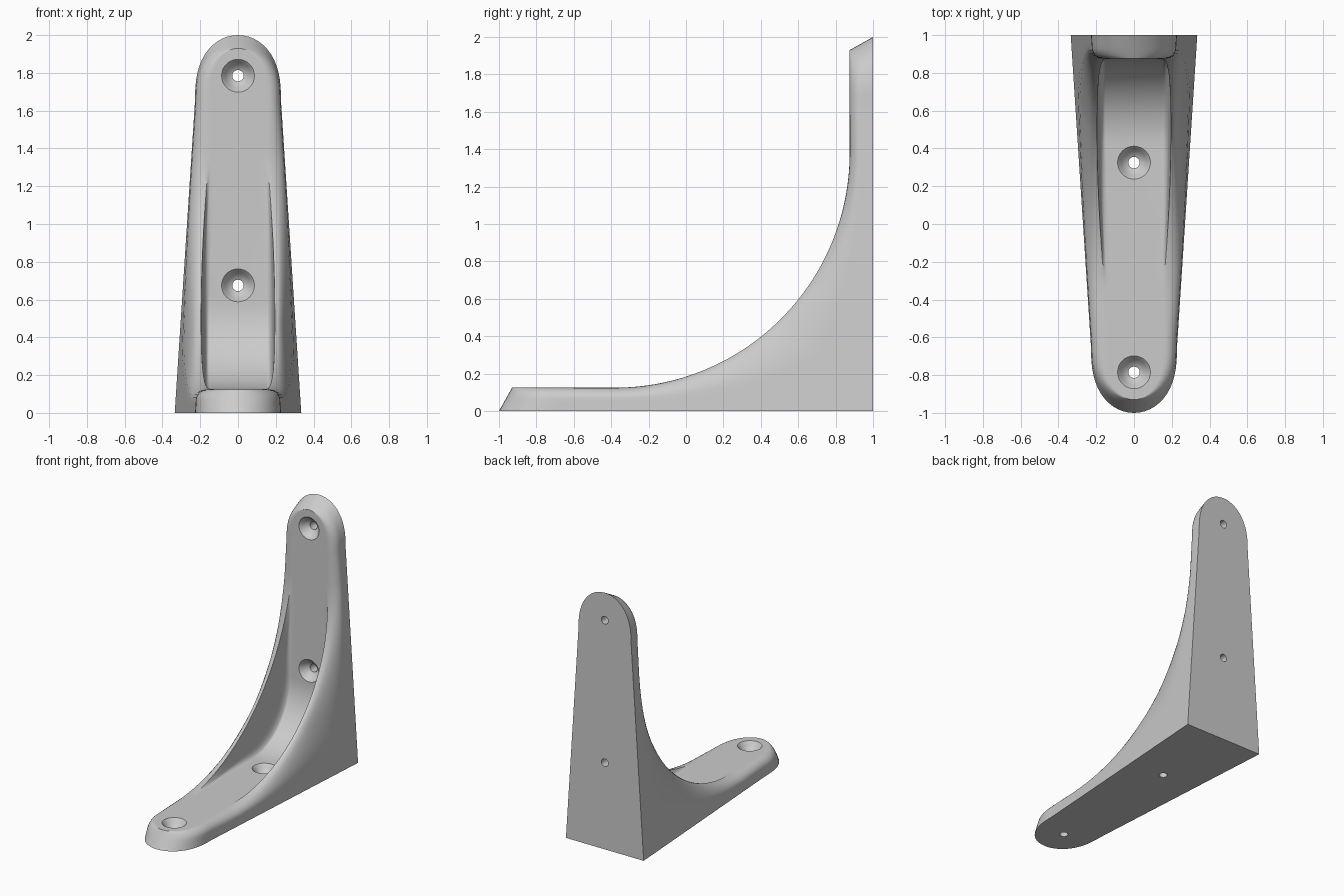
import bpy, bmesh, math
from mathutils import Matrix

if "Cube" in bpy.data.objects:
    bpy.data.objects.remove(bpy.data.objects["Cube"])

grey = bpy.data.materials.new("light_grey")
grey.use_nodes = True
colour = (0.6, 0.6, 0.6, 1)
grey.diffuse_color = colour
grey.node_tree.nodes["Principled BSDF"].inputs["Base Color"].default_value = colour

THICK = 0.125     # plate thickness
RUN = 1.38        # where the ribs fade into the plate
ROUND = 1.65      # where the rounded tip starts


def arc_point(k, radius):
    """Point (distance along plate, height) on an L path with a round inner corner."""
    c = THICK + radius
    start = c - radius / math.sqrt(2)
    if k >= RUN:
        return (k if k < 1.6 else 1.6 + (k - 1.6) * 0.825), THICK
    a = start + (RUN - start) * k / RUN
    return a, (c - math.sqrt(radius ** 2 - (c - a) ** 2) if a < c else THICK)


def section(k):
    """Half cross-section as (x, a, z), from the base edge over the rib to the floor."""
    tip = max(0, (k - ROUND) / (2 - ROUND))
    sc = math.sqrt(max(0, 1 - tip ** 2.6))
    q = max(0, 1 - k / RUN)
    q = q * (2 - q)
    inner = 0.15 + 0.045 * q
    crest = arc_point(k, RUN - THICK)
    floor = arc_point(k, 0.45)

    def mix(p, r, f):
        return [p[i] + (r[i] - p[i]) * f for i in (0, 1)]

    def wall(p):
        # Flat drafted side, narrowing away from the corner
        return 0.335 - 0.065 * min(p[0] + p[1], ROUND + p[1])

    base = (k, 0)
    shoulder = 0.55 + 0.05 * q
    rows = []
    for f in (0, 0.33, 0.67):
        p = mix(base, crest, f * shoulder)
        rows.append((wall(p), p))
    # Rounded rib, ending in a crisp inner edge
    peak = inner + 0.012
    for i in range(7):
        t = math.pi / 2 * i / 6
        p = mix(base, crest, shoulder + (1 - shoulder) * math.sin(t))
        rows.append((peak + (wall(p) - peak) * math.cos(t), p))
    rows += [
        (inner, crest),
        (inner - 0.008, mix(floor, crest, 0.3)),
        (inner - 0.014, mix(floor, crest, 0.14)),
        (inner - 0.026, mix(floor, crest, 0.04)),
        (inner - 0.042, floor),
    ]
    return [(x * sc, p[0], p[1]) for x, p in rows]


# Stations from the corner out to the tip, then both arms of the bracket
steps = [ROUND * i / 44 for i in range(44)]
steps += [ROUND + (2 - ROUND) * math.sin(math.pi / 2 * i / 14) for i in range(15)]
halves = [[(x, 1 - a, z) for x, a, z in section(k)] for k in reversed(steps)]
halves += [[(x, 1 - z, a) for x, a, z in section(k)] for k in steps[1:]]

bm = bmesh.new()
rings = []
for half in halves:
    ring = half + [(-x, y, z) for x, y, z in reversed(half)]
    rings.append([bm.verts.new(p) for p in ring])
for r1, r2 in zip(rings, rings[1:]):
    for i in range(len(r1)):
        j = (i + 1) % len(r1)
        bm.faces.new((r1[i], r1[j], r2[j], r2[i]))
bmesh.ops.remove_doubles(bm, verts=bm.verts, dist=0.0002)
bmesh.ops.recalc_face_normals(bm, faces=bm.faces)
mesh = bpy.data.meshes.new("bracket_body")
bm.to_mesh(mesh)
bm.free()
body = bpy.data.objects.new("bracket_body", mesh)
bpy.context.collection.objects.link(body)
mesh.materials.append(grey)

# Countersunk screw holes: a lathed cutter for each, two per arm
PROFILE = [(0.03, -0.1), (0.03, 0.07), (0.05, 0.08), (0.067, 0.099),
           (0.079, 0.117), (0.09, 0.128), (0.09, 0.16)]
SIDES = 32
bm = bmesh.new()
upright = Matrix.Translation((0, 1, 0)) @ Matrix.Rotation(math.pi / 2, 4, "X")
for a in (0.675, 1.785):
    for m in (Matrix.Translation((0, 1 - a, 0)),
              upright @ Matrix.Translation((0, a, 0))):
        loops = [[bm.verts.new(m @ Matrix.Rotation(2 * math.pi * i / SIDES, 4, "Z")
                               @ Matrix.Translation((r, 0, h)).to_translation())
                  for i in range(SIDES)] for r, h in PROFILE]
        for l1, l2 in zip(loops, loops[1:]):
            for i in range(SIDES):
                j = (i + 1) % SIDES
                bm.faces.new((l1[i], l1[j], l2[j], l2[i]))
        bm.faces.new(loops[0][::-1])
        bm.faces.new(loops[-1])
bmesh.ops.recalc_face_normals(bm, faces=bm.faces)
cut_mesh = bpy.data.meshes.new("screw_hole_cutter")
bm.to_mesh(cut_mesh)
bm.free()
cut_mesh.materials.append(grey)
cutter = bpy.data.objects.new("screw_hole_cutter", cut_mesh)
cutter.hide_render = True
bpy.context.collection.objects.link(cutter)

mod = body.modifiers.new("screw_holes", "BOOLEAN")
mod.operation = "DIFFERENCE"
mod.solver = "EXACT"
mod.object = cutter
bpy.ops.object.select_all(action="DESELECT")
bpy.context.view_layer.objects.active = body
body.select_set(True)
bpy.ops.object.modifier_apply(modifier=mod.name)
bpy.data.objects.remove(cutter)

# Smooth shading that keeps the broad flat faces flat
bpy.ops.object.shade_smooth_by_angle(angle=math.radians(40))
weighted = body.modifiers.new("flat_face_normals", "WEIGHTED_NORMAL")
weighted.keep_sharp = True
